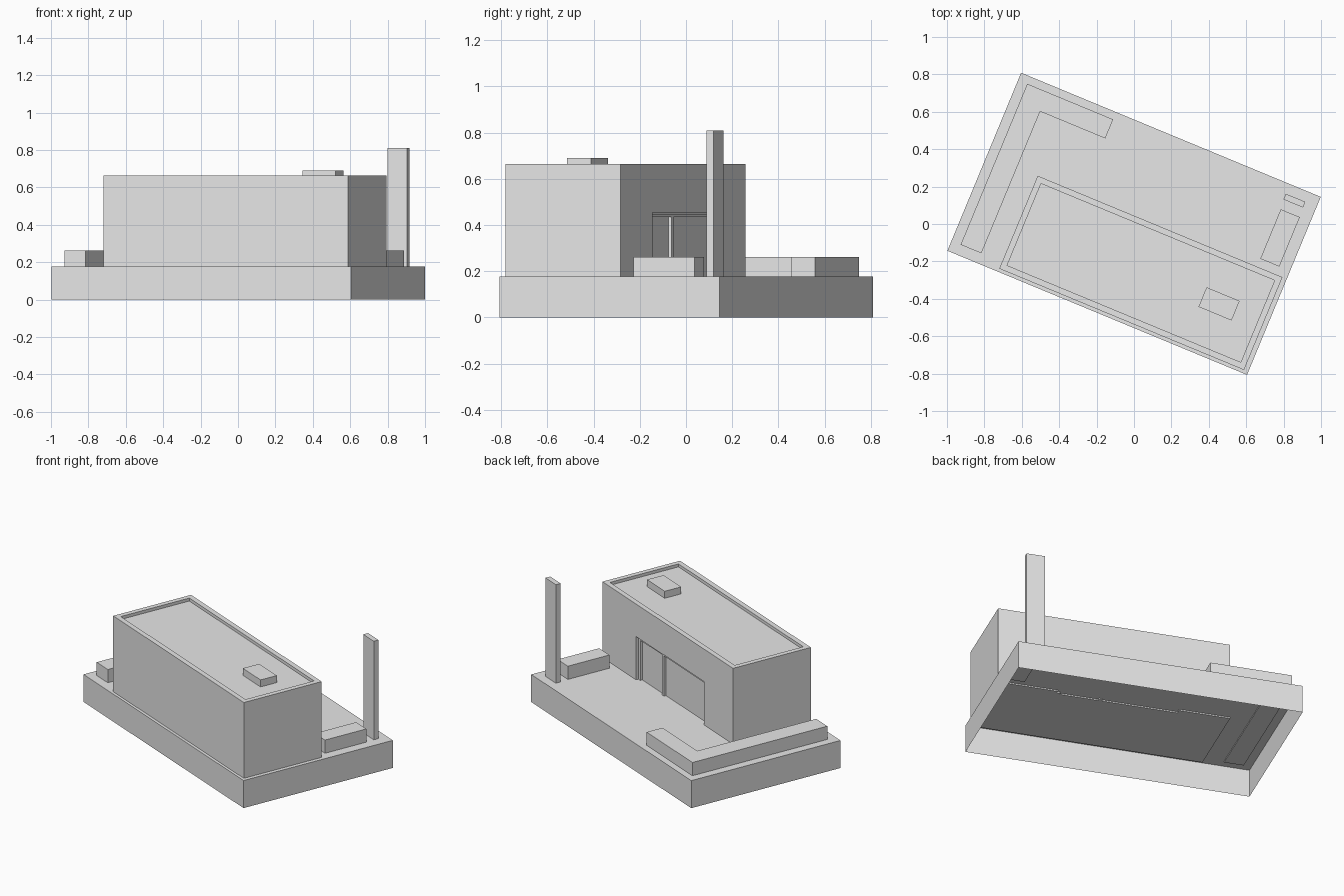
import bpy, bmesh, math
from mathutils import Matrix

cube = bpy.data.objects.get("Cube")
if cube:
    bpy.data.objects.remove(cube, do_unlink=True)

# The whole site is turned on the ground
TURN = Matrix.Rotation(math.radians(-22.5), 4, 'Z')
DECK = 0.177          # deck surface height
SUNK = DECK - 0.008   # parts sink slightly through the deck

grey = bpy.data.materials.new("light_grey")
grey.use_nodes = True
grey.diffuse_color = (0.8, 0.8, 0.8, 1)
grey.node_tree.nodes["Principled BSDF"].inputs["Base Color"].default_value = (0.8, 0.8, 0.8, 1)


def prism(name, outline, z0, z1, open_bottom=False):
    """Extrude a counter-clockwise outline from z0 to z1."""
    bm = bmesh.new()
    low = bm.faces.new([bm.verts.new((x, y, z0)) for x, y in outline])
    ext = bmesh.ops.extrude_face_region(bm, geom=[low], use_keep_orig=True)
    top = [v for v in ext["geom"] if isinstance(v, bmesh.types.BMVert)]
    bmesh.ops.translate(bm, verts=top, vec=(0, 0, z1 - z0))
    bmesh.ops.recalc_face_normals(bm, faces=bm.faces)
    if open_bottom:
        bmesh.ops.delete(bm, geom=[low], context='FACES_ONLY')
    mesh = bpy.data.meshes.new(name)
    bm.to_mesh(mesh)
    bm.free()
    mesh.materials.append(grey)
    obj = bpy.data.objects.new(name, mesh)
    obj.matrix_world = TURN
    bpy.context.collection.objects.link(obj)
    return obj


def box(name, x0, x1, y0, y1, z0, z1, **kw):
    return prism(name, [(x0, y0), (x1, y0), (x1, y1), (x0, y1)], z0, z1, **kw)


def cut(target, cutter):
    """Subtract the cutter, then discard it."""
    mod = target.modifiers.new("cut", 'BOOLEAN')
    mod.operation = 'DIFFERENCE'
    mod.solver = 'EXACT'
    mod.object = cutter
    bpy.context.view_layer.objects.active = target
    bpy.ops.object.modifier_apply(modifier=mod.name)
    bpy.data.objects.remove(cutter, do_unlink=True)


# Hollow deck, open underneath
box("deck", -0.867, 0.867, -0.514, 0.516, 0, DECK, open_bottom=True)

# Building with parapet roof and recessed entrance
X0, X1, Y0, Y1, TOP = -0.574, 0.842, -0.496, 0.041, 0.664
RIM, ROOF = 0.032, 0.645
building = box("building", X0, X1, Y0, Y1, SUNK, TOP)
cut(building, box("roof_cutter", X0 + RIM, X1 - RIM, Y0 + RIM, Y1 - RIM, ROOF, TOP + 0.1))
L, R, HEAD, BACK = -0.262, 0.478, 0.455, Y1 - 0.03
cut(building, box("entrance_cutter", L, R, BACK, Y1 + 0.1, SUNK - 0.1, HEAD))

# Entrance frame: posts and header
for name, x in (("entrance_side_post", R - 0.022), ("entrance_middle_post", 0.2)):
    box(name, x, x + 0.022, BACK - 0.005, BACK + 0.014, SUNK, HEAD - 0.012)
box("entrance_header", L, R, BACK - 0.005, BACK + 0.014, HEAD - 0.02, HEAD - 0.01)

# Rooftop unit
box("roof_unit", 0.488, 0.679, -0.277, -0.164, ROOF - 0.005, 0.69)

# Planters and sign pillar
prism("corner_planter", [(-0.814, -0.457), (-0.694, -0.457), (-0.694, 0.364),
                         (-0.317, 0.364), (-0.317, 0.474), (-0.814, 0.474)], SUNK, 0.262)
box("side_planter", 0.695, 0.805, 0.087, 0.373, SUNK, 0.262)
box("sign_pillar", 0.688, 0.801, 0.427, 0.46, SUNK, 0.81)
